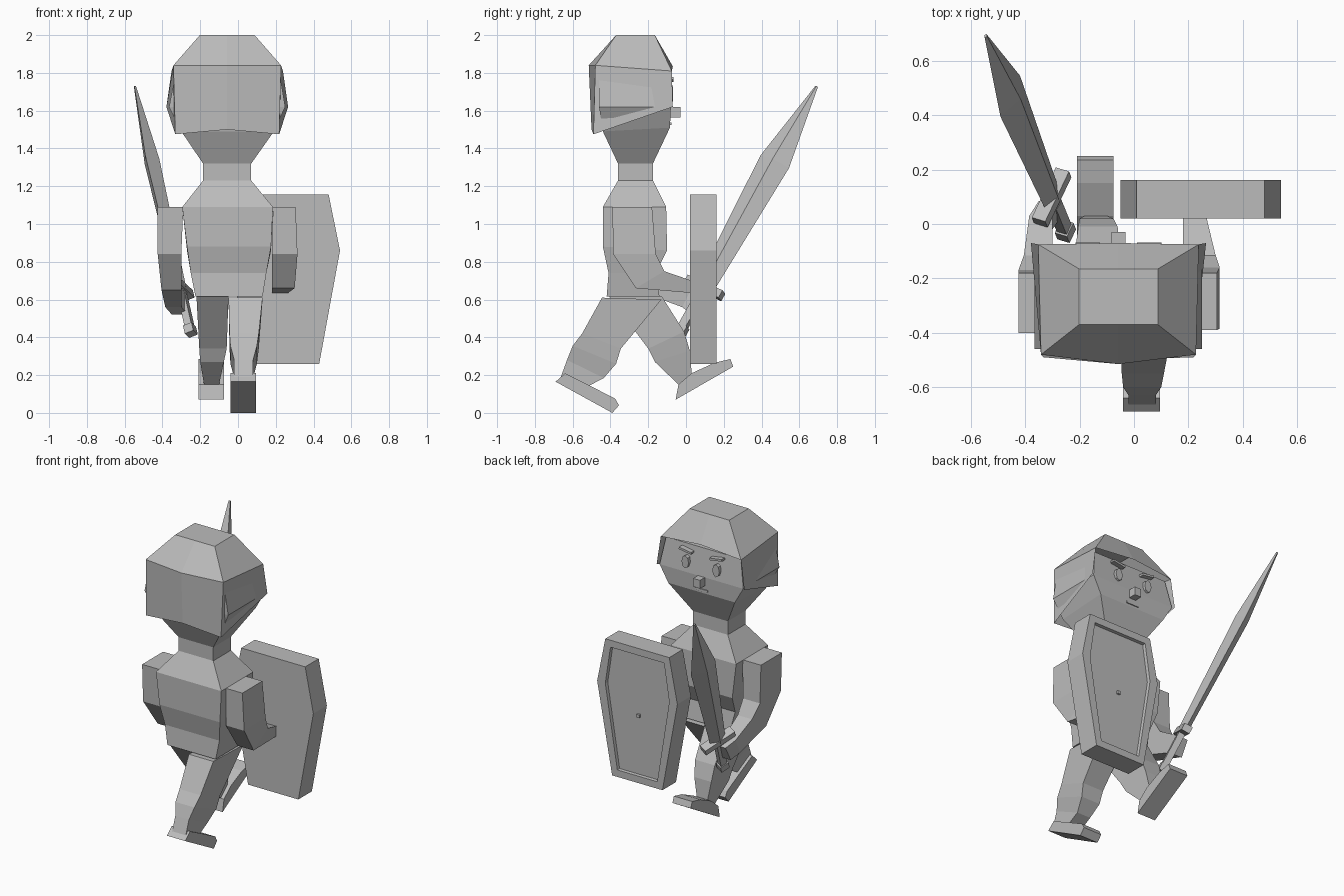
import bpy
import bmesh
from math import cos, sin, tau
from mathutils import Matrix, Vector

default_cube = bpy.data.objects.get("Cube")
if default_cube:
    bpy.data.objects.remove(default_cube, do_unlink=True)

# One plain material for the whole figure
GREY = (0.5, 0.5, 0.5, 1.0)
stone = bpy.data.materials.new("plain grey")
stone.use_nodes = True
stone.diffuse_color = GREY
for node in stone.node_tree.nodes:
    if node.type == "BSDF_PRINCIPLED":
        node.inputs["Base Color"].default_value = GREY

MIDDLE = -0.057  # the x of the figure's centre plane


def finish(name, mesh_builder, fix_normals=True):
    """Turn a bmesh into a flat shaded object."""
    if fix_normals:
        bmesh.ops.recalc_face_normals(mesh_builder, faces=mesh_builder.faces)
    mesh = bpy.data.meshes.new(name)
    mesh_builder.to_mesh(mesh)
    mesh_builder.free()
    mesh.materials.append(stone)
    part = bpy.data.objects.new(name, mesh)
    bpy.context.scene.collection.objects.link(part)
    return part


def loft(name, rings, cap_start=True, cap_end=True, skip=()):
    """Skin a row of point rings; skip lists (band, side) faces left open."""
    builder = bmesh.new()
    rows = [[builder.verts.new(point) for point in ring] for ring in rings]
    count = len(rows[0])
    for band, (lower, upper) in enumerate(zip(rows, rows[1:])):
        for side in range(count):
            after = (side + 1) % count
            if (band, side) not in skip:
                builder.faces.new((lower[side], lower[after], upper[after], upper[side]))
    if cap_start:
        builder.faces.new(rows[0])
    if cap_end:
        builder.faces.new(rows[-1])
    return finish(name, builder)


def section(left, right, back_y, back_z, front_y, front_z):
    """Four cornered body section, possibly leaning."""
    return [(left, back_y, back_z), (right, back_y, back_z),
            (right, front_y, front_z), (left, front_y, front_z)]


def limb(name, sections):
    return loft(name, [section(*values) for values in sections])


def box(name, centre, size, turn=None):
    builder = bmesh.new()
    bmesh.ops.create_cube(builder, size=1)
    placing = Matrix.Translation(centre) @ (turn or Matrix()) @ Matrix.Diagonal((*size, 1))
    bmesh.ops.transform(builder, matrix=placing, verts=builder.verts)
    return finish(name, builder)


def side_prism(name, left, right, outline):
    """Extrude a (y, z) outline across x."""
    return loft(name, [[(x, y, z) for y, z in outline] for x in (left, right)])


# Torso and neck
limb("torso", [
    (-.225, .13, -.42, .615, -.14, .615),
    (-.25, .15, -.41, .74, -.16, .74),
    (-.27, .175, -.44, .88, -.10, .86),
    (-.295, .185, -.44, 1.09, -.105, 1.09),
    (-.185, .07, -.36, 1.23, -.175, 1.23),
    (-.185, .07, -.36, 1.32, -.175, 1.32),
])

# Head, widest at the temples
limb("head", [
    (-.185, .07, -.36, 1.32, -.175, 1.32),
    (-.30, .19, -.44, 1.49, -.085, 1.51),
    (-.365, .25, -.46, 1.62, -.08, 1.62),
    (-.33, .22, -.46, 1.80, -.105, 1.80),
])


# Helmet, open below and over the face
def helmet_ring(back, back_centre, front, front_centre):
    def corner(values, sign):
        return (MIDDLE + sign * values[0], values[1], values[2])
    return [corner(back, -1), (MIDDLE, *back_centre), corner(back, 1),
            corner(front, 1), (MIDDLE, *front_centre), corner(front, -1)]


loft("helmet", [
    helmet_ring((.275, -.49, 1.475), (-.50, 1.50), (.322, -.07, 1.62), (-.07, 1.62)),
    helmet_ring((.285, -.48, 1.84), (-.515, 1.84), (.295, -.075, 1.81), (-.07, 1.835)),
    helmet_ring((.145, -.37, 2), (-.37, 2), (.145, -.165, 2), (-.165, 2)),
], cap_start=False, skip=((0, 3), (0, 4)))

# Face details
for label, sign in (("right", -1), ("left", 1)):
    x = MIDDLE + sign * .113
    eye_ring = [(x + .026 * cos(tau * i / 8), .042 * sin(tau * i / 8) + 1.69)
                for i in range(8)]
    loft(label + "_eye", [[(px, y, pz) for px, pz in eye_ring] for y in (-.10, -.07)])
    box(label + "_eyebrow", (x, -.085, 1.765), (.09, .035, .014),
        Matrix.Rotation(sign * -.15, 4, "Y"))
box("nose", (MIDDLE, -.06, 1.592), (.05, .06, .055))
box("mouth", (MIDDLE, -.085, 1.53), (.09, .014, .014))

# Arms
limb("left_arm", [
    (.185, .305, -.39, 1.09, -.18, 1.09),
    (.18, .315, -.385, .84, -.16, .84),
    (.18, .30, -.265, .66, -.115, .75),
    (.18, .265, .03, .635, .03, .70),
])
limb("right_arm", [
    (-.425, -.29, -.40, 1.09, -.18, 1.09),
    (-.425, -.30, -.39, .84, -.17, .84),
    (-.405, -.30, -.265, .65, -.115, .75),
    (-.385, -.30, -.02, .56, .03, .66),
    (-.35, -.265, .03, .52, .085, .62),
])

# Legs: the right one steps forward, the left one trails
limb("right_leg", [
    (-.22, -.05, -.41, .62, -.13, .62),
    (-.205, -.06, -.20, .34, -.01, .43),
    (-.20, -.075, -.165, .27, .02, .33),
    (-.18, -.10, -.04, .15, .03, .21),
])
side_prism("right_foot", -.21, -.075, [
    (-.055, .07), (.25, .245), (.235, .285), (.15, .265), (.03, .21), (-.04, .15)])
limb("left_leg", [
    (-.05, .13, -.445, .61, -.13, .60),
    (-.045, .11, -.55, .42, -.345, .34),
    (-.04, .10, -.60, .355, -.37, .26),
    (-.02, .08, -.63, .28, -.435, .185),
    (-.02, .08, -.67, .17, -.52, .14),
])
side_prism("left_foot", -.04, .095, [
    (-.69, .165), (-.39, 0), (-.355, .04), (-.375, .075), (-.52, .15), (-.64, .21)])

# Shield with a sunken front panel
SHIELD_X = .245
half_outline = [(.235, 1.155), (.295, .86), (.185, .26)]
outline = ([(SHIELD_X + x, z) for x, z in half_outline]
           + [(SHIELD_X - x, z) for x, z in reversed(half_outline)])
shield = bmesh.new()
rows = [[shield.verts.new((x, y, z)) for x, z in outline] for y in (.02, .162)]
shield.faces.new(rows[0])
front_face = shield.faces.new(rows[1])
for i in range(len(outline)):
    j = (i + 1) % len(outline)
    shield.faces.new((rows[0][i], rows[0][j], rows[1][j], rows[1][i]))
bmesh.ops.recalc_face_normals(shield, faces=shield.faces)
bmesh.ops.inset_region(shield, faces=[front_face], thickness=.06)
bmesh.ops.inset_region(shield, faces=[front_face], thickness=.004, depth=-.02)
finish("shield", shield, fix_normals=False)
box("shield_stud", (SHIELD_X, .145, .70), (.02, .02, .02))

# Sword, built along its own axis and then placed in the right hand
along = Vector((-.195, .477, .857)).normalized()
across = Vector((.39, .84, -.35))
across = (across - along * across.dot(along)).normalized()
flat = along.cross(across)
turn = Matrix((across, flat, along)).transposed().to_4x4()
bulge = Vector((-.455, .47, 1.33))


def on_sword(distance):
    return bulge + along * distance


def diamond(distance, wide, thick):
    centre = on_sword(distance)
    return [centre + across * wide, centre + flat * thick,
            centre - across * wide, centre - flat * thick]


loft("sword_blade", [diamond(-.78, .055, .03), diamond(0, .09, .043),
                     diamond(.465, .008, .006)])
box("sword_guard", on_sword(-.78), (.22, .055, .045), turn)
box("sword_grip", on_sword(-.92), (.045, .04, .28), turn)
box("sword_pommel", on_sword(-1.04), (.06, .05, .05), turn)
